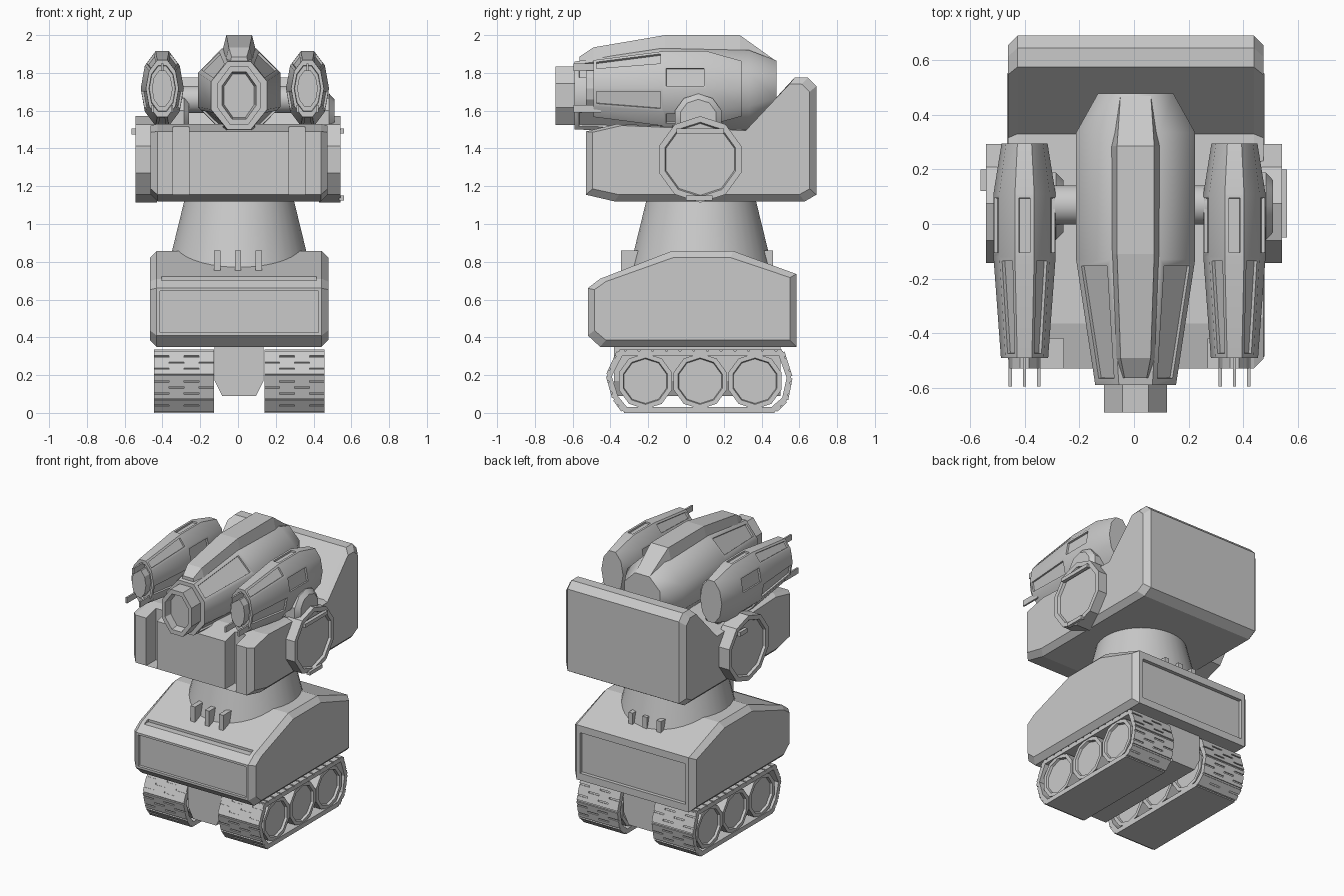
import bpy, bmesh
from math import cos, sin, radians
from mathutils import Vector

old = bpy.data.objects.get("Cube")
if old:
    bpy.data.objects.remove(old, do_unlink=True)

MIDLINE = 0.006

GREY = bpy.data.materials.new("plain grey")
GREY.use_nodes = True
GREY.diffuse_color = (0.59, 0.59, 0.59, 1)
GREY.node_tree.nodes["Principled BSDF"].inputs["Base Color"].default_value = GREY.diffuse_color


def add_loft(bm, rings, closed=False):
    """Skin a row of rings, returning the side faces as a grid."""
    rows = [[bm.verts.new(p) for p in ring] for ring in rings]
    n = len(rows[0])
    pairs = list(zip(rows, rows[1:]))
    if closed:
        pairs.append((rows[-1], rows[0]))
    else:
        bm.faces.new(rows[0])
        bm.faces.new(rows[-1])
    return [[bm.faces.new((a[i], a[(i + 1) % n], b[(i + 1) % n], b[i]))
             for i in range(n)] for a, b in pairs]


def finish(name, bm, angle=0, x=MIDLINE, panels=(), border=0.015):
    """Make the object; panels are sunk, edges under the angle are smooth."""
    bmesh.ops.recalc_face_normals(bm, faces=bm.faces)
    if panels:
        for thickness, depth in ((border, 0), (0.001, -0.012)):
            bmesh.ops.inset_individual(bm, faces=list(panels), thickness=thickness,
                                       depth=depth, use_even_offset=True)
    bm.normal_update()
    for f in bm.faces:
        f.smooth = angle > 0
    for e in bm.edges:
        e.smooth = len(e.link_faces) == 2 and e.calc_face_angle() < radians(angle)
    mesh = bpy.data.meshes.new(name)
    bm.to_mesh(mesh)
    bm.free()
    mesh.materials.append(GREY)
    obj = bpy.data.objects.new(name, mesh)
    obj.location.x = x
    bpy.context.collection.objects.link(obj)
    return obj


def ring(axis, n, d, ra, rb, ca, cb, turn=0):
    pts = []
    for i in range(n):
        t = radians(90 - 180 / n + 360 * i / n + turn)
        a, b = ca + ra * cos(t), cb + rb * sin(t)
        pts.append({"X": (d, a, b), "Y": (a, d, b), "Z": (a, b, d)}[axis])
    return pts


def turned(name, axis, n, stations, ca, cb, turn=0, x=MIDLINE):
    bm = bmesh.new()
    add_loft(bm, [ring(axis, n, d, r, r, ca, cb, turn) for d, r in stations])
    return finish(name, bm, x=x, angle=30)


def box(name, xs, ys, zs, x=MIDLINE):
    bm = bmesh.new()
    add_loft(bm, [[(a, ys[0], zs[0]), (a, ys[1], zs[0]),
                   (a, ys[1], zs[1]), (a, ys[0], zs[1])] for a in xs])
    return finish(name, bm, x=x)


def shrink(profile, t):
    lo = [min(p[k] for p in profile) for k in (0, 1)]
    hi = [max(p[k] for p in profile) for k in (0, 1)]
    mid = [(a + b) / 2 for a, b in zip(lo, hi)]
    return [tuple(mid[k] + (p[k] - mid[k]) * (1 - 2 * t / (hi[k] - lo[k]))
                  for k in (0, 1)) for p in profile]


def slab(name, profile, half, bevel):
    """Side profile extruded across the model, with chamfered flanks."""
    small = shrink(profile, bevel)
    steps = [(-half, small), (bevel - half, profile), (half - bevel, profile), (half, small)]
    bm = bmesh.new()
    add_loft(bm, [[(x, y, z) for y, z in pts] for x, pts in steps])
    return finish(name, bm)


def cut(obj, *args):
    cutter = box("cutter", *args)
    mod = obj.modifiers.new("cut", "BOOLEAN")
    mod.operation, mod.solver, mod.object = "DIFFERENCE", "EXACT", cutter
    bpy.context.view_layer.objects.active = obj
    bpy.ops.object.modifier_apply(modifier=mod.name)
    bpy.data.objects.remove(cutter, do_unlink=True)


# Lower hull with recessed front and back panels and a front slot
hull = slab("lower_hull", [(-0.52, 0.41), (-0.52, 0.66), (-0.455, 0.71), (-0.075, 0.857),
                           (0.25, 0.857), (0.585, 0.735), (0.585, 0.35), (-0.455, 0.35)], 0.472, 0.035)
cut(hull, (-0.42, 0.42), (-0.6, -0.5), (0.425, 0.645))
cut(hull, (-0.41, 0.41), (0.56, 0.65), (0.4, 0.685))
cut(hull, (-0.41, 0.41), (-0.52, -0.42), (0.702, 0.722))

# Neck and its clips
turned("neck", "Z", 40, [(0.7, 0.395), (1.14, 0.287)], 0, 0.08)
for i in (-1, 0, 1):
    for side, ys in (("front", (-0.345, -0.25)), ("back", (0.38, 0.46))):
        box(f"{side}_clip", (i * 0.11 - 0.017, i * 0.11 + 0.017), ys, (0.75, 0.86), 0)

# Upper body with high back wall and two front grooves
upper = slab("upper_body", [(-0.53, 1.155), (-0.53, 1.49), (-0.365, 1.53), (0.33, 1.5),
                            (0.575, 1.775), (0.645, 1.775), (0.69, 1.73), (0.69, 1.155),
                            (0.63, 1.12), (-0.38, 1.12)], 0.468, 0.035)
for s in (-1, 1):
    xs = sorted((s * 0.265, s * 0.35))
    cut(upper, xs, (-0.6, -0.42), (1.155, 1.7))

# Side drums, each a shallow dish
for s, side in ((-1, "right"), (1, "left")):
    turned(f"{side}_drum", "X", 10,
           [(s * 0.43, 0.229), (s * 0.542, 0.229), (s * 0.542, 0.197), (s * 0.525, 0.19)],
           0.075, 1.342, turn=18, x=0)
box("right_drum_tab", (-0.563, -0.54), (0.12, 0.2), (1.475, 1.505), 0)
box("left_drum_upper_tab", (0.535, 0.56), (-0.05, 0.2), (1.48, 1.505), 0)
box("left_drum_lower_tab", (0.535, 0.56), (0.0, 0.14), (1.125, 1.15), 0)

# Central cannon body
bm = bmesh.new()
k = 1 / cos(radians(22.5))
grid = add_loft(bm, [ring("Y", 8, y, w * k, h * k, 0, z) for y, w, h, z in (
    (0.478, 0.138, 0.14, 1.725), (0.335, 0.218, 0.21, 1.71),
    (-0.13, 0.218, 0.22, 1.71), (-0.59, 0.148, 0.18, 1.68))])
finish("cannon_body", bm, angle=46, panels=grid[2][1::2], border=0.024)

# Cannon muzzle with a hollow mouth
bm = bmesh.new()
add_loft(bm, [ring("Y", 8, y, w * k, h * k, 0, 1.68) for y, w, h in (
    (-0.58, 0.115, 0.155), (-0.69, 0.115, 0.155), (-0.69, 0.09, 0.125), (-0.64, 0.08, 0.115))])
finish("cannon_muzzle", bm)

# Ridge along the cannon top
bm = bmesh.new()
add_loft(bm, [[(-t - 0.025, y, z - 0.1), (t + 0.025, y, z - 0.1), (t, y, z), (-t, y, z)]
              for y, z, t in ((-0.565, 1.885, 0.04), (-0.49, 1.935, 0.055), (-0.11, 2.0, 0.068),
                              (0.285, 2.0, 0.068), (0.478, 1.862, 0.055))])
finish("cannon_ridge", bm)

# Side gun pods with muzzle, prongs, pivot disc and axle
for px, side in ((-0.401, "right"), (0.368, "left")):
    s = 1 if px > 0 else -1
    bm = bmesh.new()
    grid = add_loft(bm, [ring("Y", 10, y, 0.114 * f, 0.208 * f, 0, 1.717) for y, f in (
        (0.295, 0.74), (0.11, 1), (-0.12, 1), (-0.49, 0.76), (-0.49, 0.62), (-0.475, 0.6))])
    finish(f"{side}_pod", bm, angle=40, x=px, panels=grid[1][::2] + grid[2][1::2])
    bm = bmesh.new()
    add_loft(bm, [ring("Y", 10, y, 0.055, 0.1, 0, 1.717) for y in (-0.46, -0.53)])
    finish(f"{side}_pod_muzzle", bm, x=px)
    for dx, z in ((0, 1.83), (-0.052, 1.61), (0.052, 1.61)):
        box(f"{side}_pod_prong", (dx - 0.006, dx + 0.006), (-0.595, -0.45), (z - 0.02, z + 0.02), px)
    turned(f"{side}_pivot_disc", "X", 10, [(0.02, 0.13), (0.115, 0.13), (0.142, 0.1)],
           0.065, 1.56, turn=18, x=px)
    turned(f"{side}_axle", "X", 16, [(s * 0.15, 0.073), (s * 0.3, 0.073)], 0.07, 1.66)

# Undercarriage keel
bm = bmesh.new()
add_loft(bm, [[(-0.13, y, 0.37), (0.13, y, 0.37), (0.13, y, 0.17), (0.09, y, 0.09),
               (-0.09, y, 0.09), (-0.13, y, 0.17)] for y in (-0.38, 0.5)])
finish("keel", bm)

# Tracks: a closed belt, staggered tread pads, and three dished wheels
LOOP = [(-0.365, 0.335), (-0.425, 0.2), (-0.39, 0.07), (-0.34, 0), (0.48, 0),
        (0.54, 0.06), (0.565, 0.19), (0.52, 0.335)]
outer, inner = shrink(LOOP, 0.008), shrink(LOOP, 0.032)
centre = Vector((0.07, 0.168))
for s, side in ((-1, "right"), (1, "left")):
    x0, x1 = s * 0.133, s * 0.452
    bm = bmesh.new()
    add_loft(bm, [[(x0, *p), (x1, *p), (x1, *q), (x0, *q)]
                  for p, q in zip(outer, inner)], closed=True)
    for a, b in zip(outer, outer[1:] + outer[:1]):
        a, b = Vector(a), Vector(b)
        run = b - a
        normal = Vector((-run.y, run.x)).normalized()
        if normal.dot((a + b) / 2 - centre) < 0:
            normal.negate()
        if normal.y < -0.9:
            pads = [[(0, 1)]]
        else:
            count = max(1, round(run.length / 0.07))
            even = [(i / count, (i + 1) / count) for i in range(count)]
            odd = [(max(0, (i - 0.5) / count), min(1, (i + 0.5) / count))
                   for i in range(count + 1)]
            pads = [even, odd, even, odd]
        width = (x1 - x0) / len(pads)
        for c, column in enumerate(pads):
            for u, v in column:
                gap = run.normalized() * 0.005
                p, q = a + run * u + gap, a + run * v - gap
                corners = [p - normal * 0.004, q - normal * 0.004,
                           q + normal * 0.008, p + normal * 0.008]
                add_loft(bm, [[(x, *w) for w in corners]
                              for x in (x0 + width * c, x0 + width * (c + 1))])
    finish(f"{side}_track", bm)
    for y in (-0.215, 0.075, 0.365):
        turned(f"{side}_wheel", "X", 10,
               [(s * 0.155, 0.118), (s * 0.138, 0.123), (s * 0.138, 0.148),
                (s * 0.446, 0.148), (s * 0.446, 0.123), (s * 0.43, 0.118)], y, 0.168, turn=18)
